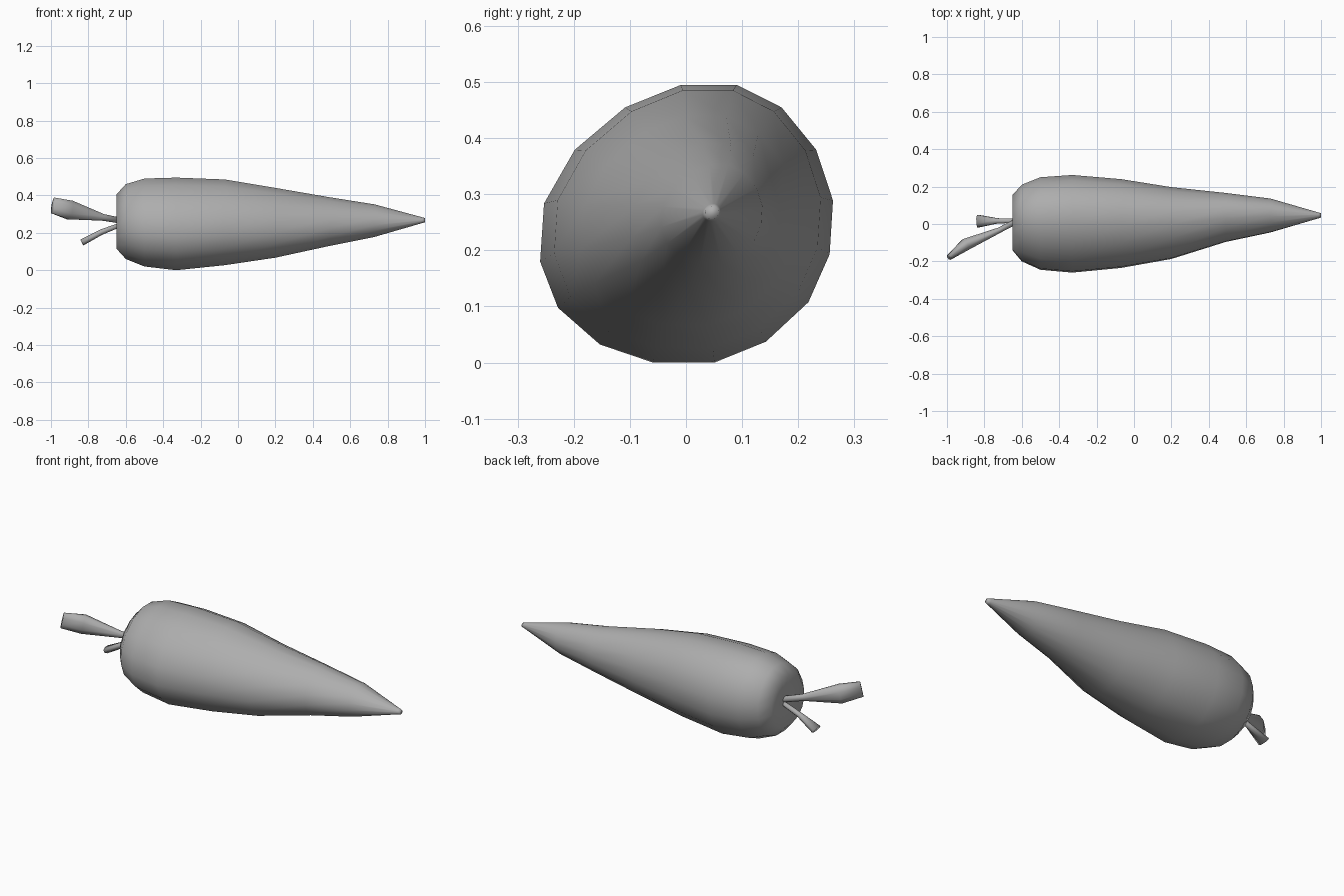
import bpy, bmesh, math
from mathutils import Vector

if "Cube" in bpy.data.objects:
    bpy.data.objects.remove(bpy.data.objects["Cube"])

# Darker grey for the whole model
grey = bpy.data.materials.new("dark_grey")
grey.diffuse_color = (.42, .42, .42, 1)
grey.use_nodes = True
grey.node_tree.nodes["Principled BSDF"].inputs["Base Color"].default_value = grey.diffuse_color


def loft(name, rings):
    """Skin closed rings of points, cap both ends, shade smooth."""
    bm = bmesh.new()
    loops = [[bm.verts.new(p) for p in ring] for ring in rings]
    n = len(loops[0])
    for a, b in zip(loops, loops[1:]):
        for i in range(n):
            j = (i + 1) % n
            bm.faces.new((a[i], a[j], b[j], b[i]))
    bm.faces.new(loops[0])
    bm.faces.new(loops[-1][::-1])
    bmesh.ops.recalc_face_normals(bm, faces=bm.faces)
    for f in bm.faces:
        f.smooth = True
    me = bpy.data.meshes.new(name)
    bm.to_mesh(me)
    bm.free()
    me.materials.append(grey)
    ob = bpy.data.objects.new(name, me)
    bpy.context.collection.objects.link(ob)
    return ob


# Root: slightly irregular 16-sided section, sized at each station
section = [(-.01, .495), (.09, .495), (.17, .455), (.232, .38), (.262, .29),
           (.256, .195), (.218, .11), (.142, .04), (.05, .003), (-.06, .003),
           (-.155, .035), (-.23, .1), (-.262, .182), (-.255, .285),
           (-.2, .38), (-.11, .455)]
unit = [(y / .262, (z - .249) / .246) for y, z in section]

# x, y min, y max, z min, z max
stations = [(-.635, -.03, .06, .21, .30),
            (-.65, -.14, .155, .115, .405),
            (-.60, -.20, .21, .06, .46),
            (-.50, -.245, .25, .02, .49),
            (-.33, -.26, .262, .0, .495),
            (-.07, -.235, .24, .027, .485),
            (.20, -.187, .197, .067, .44),
            (.49, -.096, .166, .13, .39),
            (.73, -.045, .136, .178, .352),
            (.985, .03, .062, .252, .283),
            (1.0, .034, .058, .256, .279)]
loft("carrot_root", [[(x, (y0 + y1) / 2 + u * (y1 - y0) / 2,
                       (z0 + z1) / 2 + v * (z1 - z0) / 2) for u, v in unit]
                     for x, y0, y1, z0, z1 in stations])


# Stalks: tapered tubes along a path of (centre, half width, half height)
def stalk(name, path, sides=8):
    rings = []
    for k, (c, w, h) in enumerate(path):
        a = Vector(path[max(k - 1, 0)][0])
        b = Vector(path[min(k + 1, len(path) - 1)][0])
        axis = (b - a).normalized()
        side = axis.cross(Vector((0, 0, 1))).normalized()
        up = side.cross(axis)
        ring = []
        for i in range(sides):
            t = 2 * math.pi * (i + .5) / sides
            ring.append(Vector(c) + side * w * math.cos(t) + up * h * math.sin(t))
        rings.append(ring)
    loft(name, rings)


stalk("long_stalk", [((-.61, .025, .262), .016, .016),
                     ((-.72, -.033, .282), .016, .019),
                     ((-.90, -.11, .322), .035, .055),
                     ((-.988, -.178, .346), .016, .046)])
stalk("short_stalk", [((-.61, .017, .25), .012, .012),
                      ((-.73, .017, .204), .015, .016),
                      ((-.835, .015, .148), .037, .019)])
